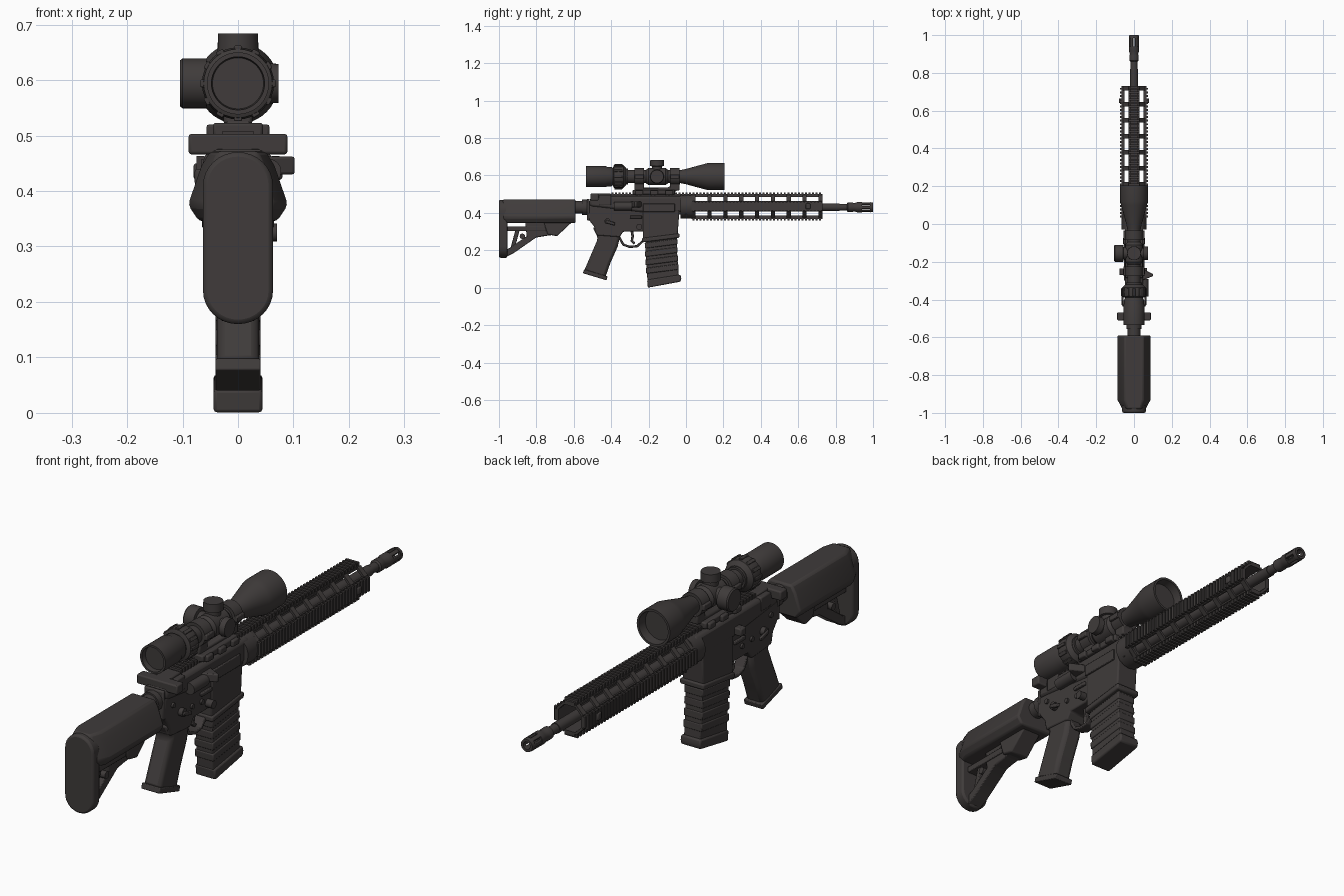
import bpy, bmesh
from math import cos, sin, pi, tau, radians
from mathutils import Vector

cube = bpy.data.objects.get("Cube")
if cube:
    bpy.data.objects.remove(cube, do_unlink=True)

material = bpy.data.materials.new("charcoal_metal")
material.use_nodes = True
colour = (.05, .044, .043, 1)
material.diffuse_color = colour
material.node_tree.nodes["Principled BSDF"].inputs["Base Color"].default_value = colour
parts = []

# Heights of the main axes
bore, guard, scope = .43, .435, .594


def finish(name, bm, bevel=0):
    bmesh.ops.recalc_face_normals(bm, faces=bm.faces)
    mesh = bpy.data.meshes.new(name)
    bm.to_mesh(mesh)
    bm.free()
    mesh.materials.append(material)
    part = bpy.data.objects.new(name, mesh)
    bpy.context.collection.objects.link(part)
    if bevel:
        modifier = part.modifiers.new("Bevel", 'BEVEL')
        modifier.width, modifier.segments, modifier.limit_method = bevel, 2, 'ANGLE'
    parts.append(part)
    return part


def add_loft(bm, rings, hollow=False):
    """Skin a row of equal rings; hollow joins the last ring to the first instead of capping."""
    loops = [[bm.verts.new(point) for point in ring] for ring in rings]
    count = len(loops[0])
    following = loops[1:] + loops[:1] if hollow else loops[1:]
    for a, b in zip(loops, following):
        for i in range(count):
            j = (i + 1) % count
            bm.faces.new((a[i], a[j], b[j], b[i]))
    if not hollow:
        bm.faces.new(loops[0])
        bm.faces.new(loops[-1])


def add_box(bm, half, y, z, x=0):
    left, right = x - half, x + half
    back, front = y
    add_loft(bm, [[(left, end, h), (right, end, h)] + [(right, end, k), (left, end, k)]
                  for end in (back, front) for h, k in [z]])


def box(name, half, y, z, x=0, bevel=.005):
    bm = bmesh.new()
    add_box(bm, half, y, z, x)
    return finish(name, bm, bevel)


def plate(name, points, half, x=0, bevel=.006):
    """Side profile of (y, z) points extruded across x."""
    bm = bmesh.new()
    add_loft(bm, [[(side, y, z) for y, z in points] for side in (x - half, x + half)])
    return finish(name, bm, bevel)


def strip(name, path, thick, half, x=0):
    """Flat strap that follows a side path."""
    path = [Vector(point) for point in path]
    upper, lower = [], []
    for i, point in enumerate(path):
        along = path[min(i + 1, len(path) - 1)] - path[max(i - 1, 0)]
        offset = along.orthogonal().normalized() * thick / 2
        upper.append(point + offset)
        lower.append(point - offset)
    return plate(name, upper + lower[::-1], half, x, bevel=.003)


def lathe(name, steps, x=0, y=0, z=0, axis='y', sides=32, hollow=False):
    """Revolve (distance, radius) steps around an axis."""
    place = {'x': lambda d, u, v: (x + d, y + u, z + v),
             'y': lambda d, u, v: (x + u, y + d, z + v),
             'z': lambda d, u, v: (x + u, y + v, z + d)}[axis]
    angles = [i * tau / sides for i in range(sides)]
    bm = bmesh.new()
    add_loft(bm, [[place(d, r * cos(a), r * sin(a)) for a in angles] for d, r in steps], hollow)
    return finish(name, bm)


def rod(name, start, end, radius, **where):
    return lathe(name, [(start, radius), (end, radius)], **where)


def around(part, height, angle):
    """Turn a part made about the origin around a lengthwise axis."""
    part.location.z = height
    part.rotation_euler.y = angle


# Stock: cheek body, rounded butt pad and open lower frame
cheek = [(.05, .472), (.066, .445), (.09, .375), (.07, .345)]
cheek += [(-x, z) for x, z in reversed(cheek)]
bm = bmesh.new()
add_loft(bm, [[(x * scale, y, z) for x, z in cheek] for y, scale in ((-.98, .7), (-.93, 1), (-.59, 1))])
finish("stock_body", bm, bevel=.008)
bm = bmesh.new()
arc = [i * pi / 16 for i in range(17)]
top = [(.063 * cos(a), .41 + .06 * sin(a)) for a in arc]
bottom = [(-x, .63 - z) for x, z in top]
add_loft(bm, [[(x, y, z) for x, z in top + bottom] for y in (-1, -.955)])
finish("butt_pad", bm, bevel=.008)
strip("stock_lower_strut", [(-.97, .18), (-.93, .2), (-.8, .29), (-.7, .3)], thick=.035, half=.03)
strip("stock_inner_strut", [(-.96, .315), (-.75, .315)], thick=.025, half=.035)
strip("stock_brace", [(-.93, .2), (-.9, .31)], thick=.022, half=.024)
plate("stock_web", [(-.86, .35), (-.85, .26), (-.7, .285), (-.6, .36)], half=.03)
plate("stock_lever", [(-.76, .35), (-.74, .285), (-.69, .275), (-.61, .35)], half=.042)
rod("stock_swivel", -.037, .037, radius=.014, y=-.875, z=.275, axis='x')

# Buffer tube with nut and end plate
rod("buffer_tube", -.62, -.5, radius=.034, z=bore)
rod("castle_nut", -.555, -.53, radius=.041, z=bore, sides=12)
box("end_plate", half=.043, y=(-.53, -.515), z=(.36, .475))

# Receivers
plate("lower_receiver", [(-.52, .44), (-.525, .37), (-.49, .325), (-.48, .28), (-.355, .27), (-.335, .3),
                         (-.22, .3), (-.22, .4), (.01, .39), (.02, .43)], half=.042)
plate("magazine_well", [(-.23, .42), (-.23, .25), (-.045, .275), (-.035, .42)], half=.047)
plate("well_lip", [(-.235, .265), (-.235, .242), (-.035, .267), (-.035, .29)], half=.053)
plate("upper_receiver", [(-.515, .435), (-.515, .475), (-.49, .49), (0, .49), (.02, .47), (.02, .405), (-.22, .4)],
      half=.048, bevel=.012)
box("ejection_cover", half=.005, x=.05, y=(-.23, -.06), z=(.405, .45), bevel=.003)
bm = bmesh.new()
wedge = [(.04, -.3), (.102, -.275), (.102, -.265), (.04, -.235)]
add_loft(bm, [[(x, y, z) for x, y in wedge] for z in (.43, .462)])
finish("case_deflector", bm, bevel=.004)
rod("forward_assist", -.385, -.29, radius=.023, x=.055, z=guard, sides=16)
box("charging_handle", half=.089, y=(-.51, -.468), z=(.466, .503))
box("charging_shaft", half=.03, y=(-.5, -.4), z=(.475, .503))
box("rear_block", half=.05, y=(-.465, -.4), z=(.44, .495))

# Controls and pins
for y, z in ((-.47, .4), (0, .4), (-.29, .345), (-.35, .35)):
    rod("receiver_pin", -.05, .05, radius=.01, y=y, z=z, axis='x', sides=14)
rod("selector_pivot", -.06, .06, radius=.016, y=-.42, z=.355, axis='x', sides=16)
for side in (-1, 1):
    strip("selector_lever", [(-.43, .355), (-.38, .34)], thick=.016, half=.005, x=side * .06)
    box("control_fence", half=.006, x=side * .048, y=(-.3, -.235), z=(.37, .385), bevel=.003)
rod("magazine_button", .03, .07, radius=.016, y=-.25, z=.325, axis='x', sides=16)
box("bolt_catch", half=.02, x=-.058, y=(-.27, -.235), z=(.41, .44))

# Trigger, guard and grip
strip("trigger_guard", [(-.36, .275), (-.335, .23), (-.3, .218), (-.26, .222), (-.225, .255)], thick=.013, half=.022)
strip("trigger", [(-.29, .305), (-.285, .275), (-.29, .25), (-.275, .235)], thick=.014, half=.009)
plate("grip", [(-.5, .325), (-.47, .265), (-.545, .09), (-.435, .045), (-.405, .13), (-.365, .22), (-.35, .29)],
      half=.038, bevel=.015)
strip("grip_cap", [(-.548, .088), (-.422, .05)], thick=.022, half=.041)


# Magazine: curved body with raised ribs and a base
def slab(name, low, high, half, grow=0):
    back = [(-.218 + .2 * (.28 - z) ** 2 - grow, z) for z in (low, (low + high) / 2, high)]
    front = [(y + .168 + grow * 2, z + .022) for y, z in back]
    plate(name, back + front[::-1], half, bevel=.004)


slab("magazine", low=.02, high=.28, half=.037)
for i in range(4):
    low = .075 + i * .045
    slab("magazine_rib", low, low + .03, half=.041, grow=.003)
plate("magazine_base", [(-.208, .042), (-.204, 0), (-.03, .032), (-.025, .05), (-.03, .07)], half=.044)

# Handguard: four toothed rails joined by diagonal bridges
start, end, pitch, tooth = .03, .73, .0188, .0105
for quarter in range(4):
    angle = quarter * pi / 2
    bm = bmesh.new()
    add_box(bm, half=.028, y=(start, end), z=(.05, .057))
    add_box(bm, half=.022, y=(start, end), z=(.056, .067))
    for i in range(37):
        y = start + .004 + i * pitch
        add_box(bm, half=.028, y=(y, y + tooth), z=(.06, .075))
    around(finish("handguard_rail", bm), guard, angle)
    bm = bmesh.new()
    for i in range(9):
        y = start + i * (end - start - .022) / 8
        add_box(bm, half=.022, y=(y, y + .022), z=(.052, .062))
    around(finish("handguard_bridges", bm), guard, angle + pi / 4)
rod("handguard_clamp", -.03, .035, radius=.066, z=guard, sides=16)
for side in (-1, 1):
    box("sling_mount", half=.012, x=side * .068, y=(.64, .665), z=(.42, .45))
bm = bmesh.new()
add_box(bm, half=.022, y=(-.4, start), z=(.485, .5))
for i in range(23):
    y = i * pitch - .398
    add_box(bm, half=.028, y=(y, y + tooth), z=(.492, .508))
finish("receiver_rail", bm)

# Barrel and slotted muzzle
rod("barrel", 0, .82, radius=.021, z=bore)
rod("barrel_neck", .8, .87, radius=.018, z=bore)
lathe("muzzle_collar", [(.86, .019), (.865, .025), (.89, .025), (.9, .022), (.915, .027), (.94, .027)], z=bore)
lathe("muzzle_ring", [(.985, .027), (1, .025), (1, .015), (.985, .015)], z=bore, hollow=True)
for i in range(6):
    around(box("muzzle_prong", half=.008, y=(.93, .99), z=(.016, .026), bevel=.002), bore, (i + .5) * tau / 6)

# Scope: eyepiece, tube and flared objective
lathe("eyepiece", [(-.515, .035), (-.515, .046), (-.535, .048), (-.535, .056), (-.43, .056), (-.42, .052), (-.4, .052),
                   (-.385, .043), (-.31, .043)], z=scope, sides=40)
rod("scope_tube", -.32, 0, radius=.035, z=scope)
lathe("objective", [(-.03, .035), (0, .041), (.1, .068), (.12, .073), (.205, .073), (.205, .064), (.17, .06)],
      z=scope, sides=40)
lathe("zoom_ring", [(-.39, .05), (-.385, .062), (-.36, .065), (-.335, .062), (-.32, .045)], z=scope)
for i in range(12):
    around(box("zoom_ridge", half=.007, y=(-.383, -.34), z=(.058, .068), bevel=.002), scope, i * tau / 12)

# Scope turrets
mid = -.155
lathe("turret_hub", [(-.06, .035), (-.045, .046), (.045, .046), (.06, .035)], y=mid, z=scope)
lathe("top_turret", [(.03, .028), (.055, .028), (.057, .037), (.09, .036)], y=mid, z=scope, axis='z')
lathe("right_turret", [(.03, .028), (.05, .028), (.05, .037), (.073, .035)], y=mid, z=scope, axis='x')
lathe("focus_knob", [(-.03, .032), (-.055, .032), (-.057, .045), (-.1, .045), (-.105, .041)], y=mid, z=scope, axis='x')

# Scope mount: base, clamps, forward arm and split rings
box("mount_base", half=.045, y=(-.285, -.06), z=(.497, .523))
for y in (-.25, -.17, -.09):
    box("mount_clamp", half=.057, y=(y - .02, y + .02), z=(.495, .52))
plate("mount_spine", [(-.28, .515), (-.27, .535), (-.1, .535), (-.05, .56), (-.03, .56), (-.05, .515)], half=.025)
for y in (-.25, -.06):
    span = (y - .025, y + .025)
    rod("scope_ring", *span, radius=.047, z=scope)
    box("ring_leg", half=.026, y=span, z=(.52, .565))
    box("ring_flange", half=.056, y=span, z=(.583, .605), bevel=.003)

# Smooth shading with sharp edges kept
bpy.ops.object.select_all(action='DESELECT')
for part in parts:
    part.select_set(True)
bpy.context.view_layer.objects.active = parts[0]
bpy.ops.object.shade_smooth_by_angle(angle=radians(35))
